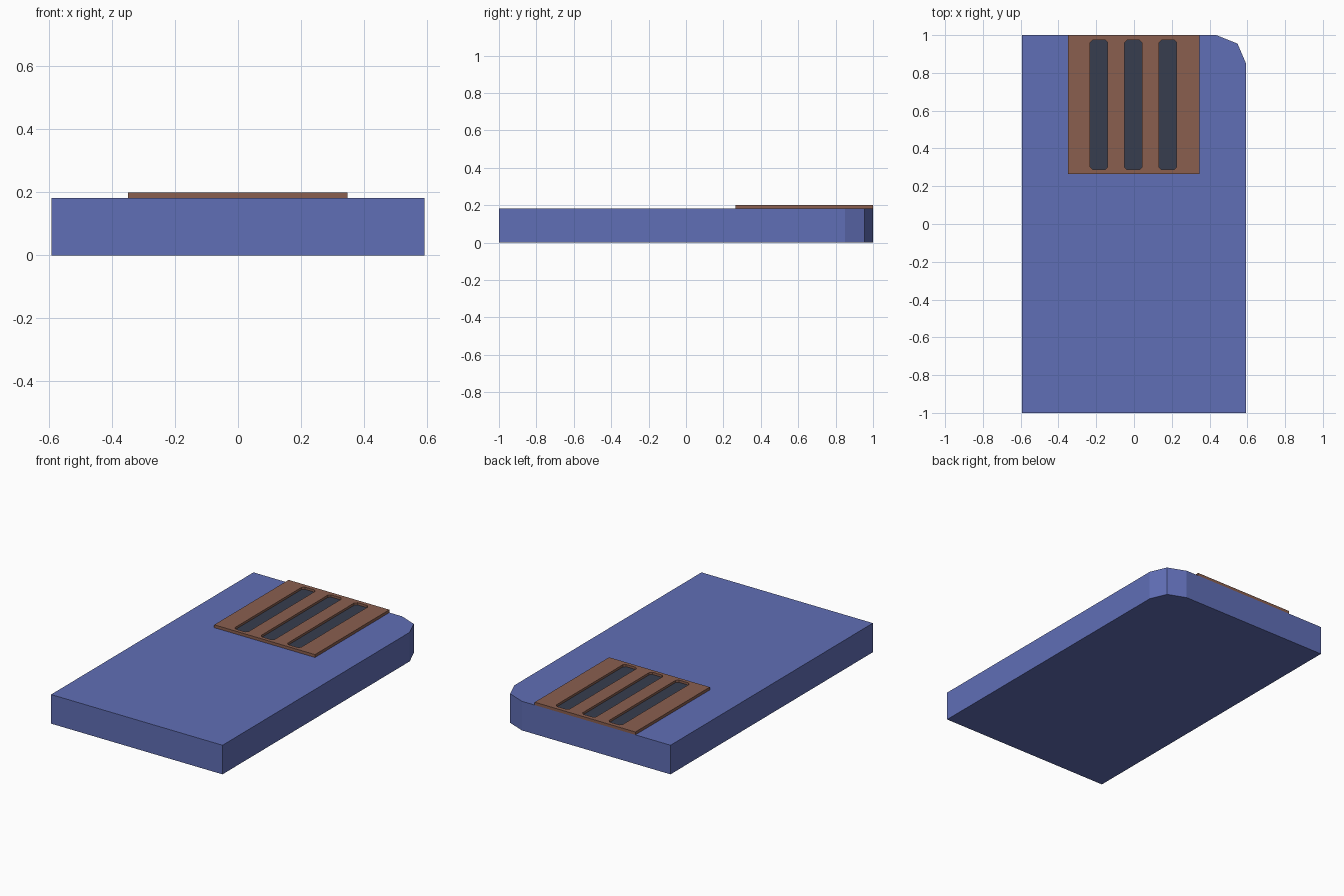
import bpy, bmesh

if "Cube" in bpy.data.objects:
    bpy.data.objects.remove(bpy.data.objects["Cube"])

def material(name, rgb):
    m = bpy.data.materials.new(name)
    lin = [(c / 255 / 12.92) if c < 11 else ((c / 255 + 0.055) / 1.055) ** 2.4 for c in rgb]
    m.diffuse_color = (*lin, 1)
    m.use_nodes = True
    m.node_tree.nodes["Principled BSDF"].inputs["Base Color"].default_value = m.diffuse_color
    return m

BLUE = material("blue_plastic", (96, 110, 182))
BROWN = material("brown_contact_plate", (138, 95, 79))
DARK = material("dark_slot", (55, 61, 78))

def prism(name, loops, z0, z1, mat):
    """Extrude a filled outline (further loops become holes) from z0 to z1."""
    cu = bpy.data.curves.new(name, 'CURVE')
    cu.dimensions, cu.fill_mode = '2D', 'BOTH'
    cu.extrude = (z1 - z0) / 2
    for pts in loops:
        s = cu.splines.new('POLY')
        s.points.add(len(pts) - 1)
        for p, (x, y) in zip(s.points, pts):
            p.co = (x, y, 0, 1)
        s.use_cyclic_u = True
    tmp = bpy.data.objects.new(name + "_outline", cu)
    bpy.context.collection.objects.link(tmp)
    bpy.context.view_layer.update()
    me = bpy.data.meshes.new_from_object(tmp.evaluated_get(bpy.context.evaluated_depsgraph_get()))
    bpy.data.objects.remove(tmp)
    bm = bmesh.new()
    bm.from_mesh(me)
    bmesh.ops.remove_doubles(bm, verts=bm.verts, dist=1e-5)
    bmesh.ops.translate(bm, verts=bm.verts, vec=(0, 0, (z0 + z1) / 2))
    bmesh.ops.recalc_face_normals(bm, faces=bm.faces)
    for f in bm.faces:
        f.smooth = False
    bm.to_mesh(me)
    bm.free()
    me.materials.clear()
    me.materials.append(mat)
    ob = bpy.data.objects.new(name, me)
    bpy.context.collection.objects.link(ob)
    return ob

def rect(x0, x1, y0, y1, c=0):
    if not c:
        return [(x0, y0), (x1, y0), (x1, y1), (x0, y1)]
    return [(x0 + c, y0), (x1 - c, y0), (x1, y0 + c), (x1, y1 - c),
            (x1 - c, y1), (x0 + c, y1), (x0, y1 - c), (x0, y0 + c)]

# Slab body with one rounded corner
prism("body", [[(-.593, -1), (.593, -1), (.593, .85), (.548, .955), (.435, 1), (-.593, 1)]],
      0, .182, BLUE)

# Raised plate with three slots
slots = [rect(x - .047, x + .047, .288, .974, .014) for x in (-.186, -.004, .179)]
prism("contact_plate", [rect(-.35, .347, .265, 1)] + slots, .182, .2, BROWN)

# Dark floors inside the slots
for i, s in enumerate(slots):
    prism(f"slot_floor_{i + 1}", [s], .182, .186, DARK)
